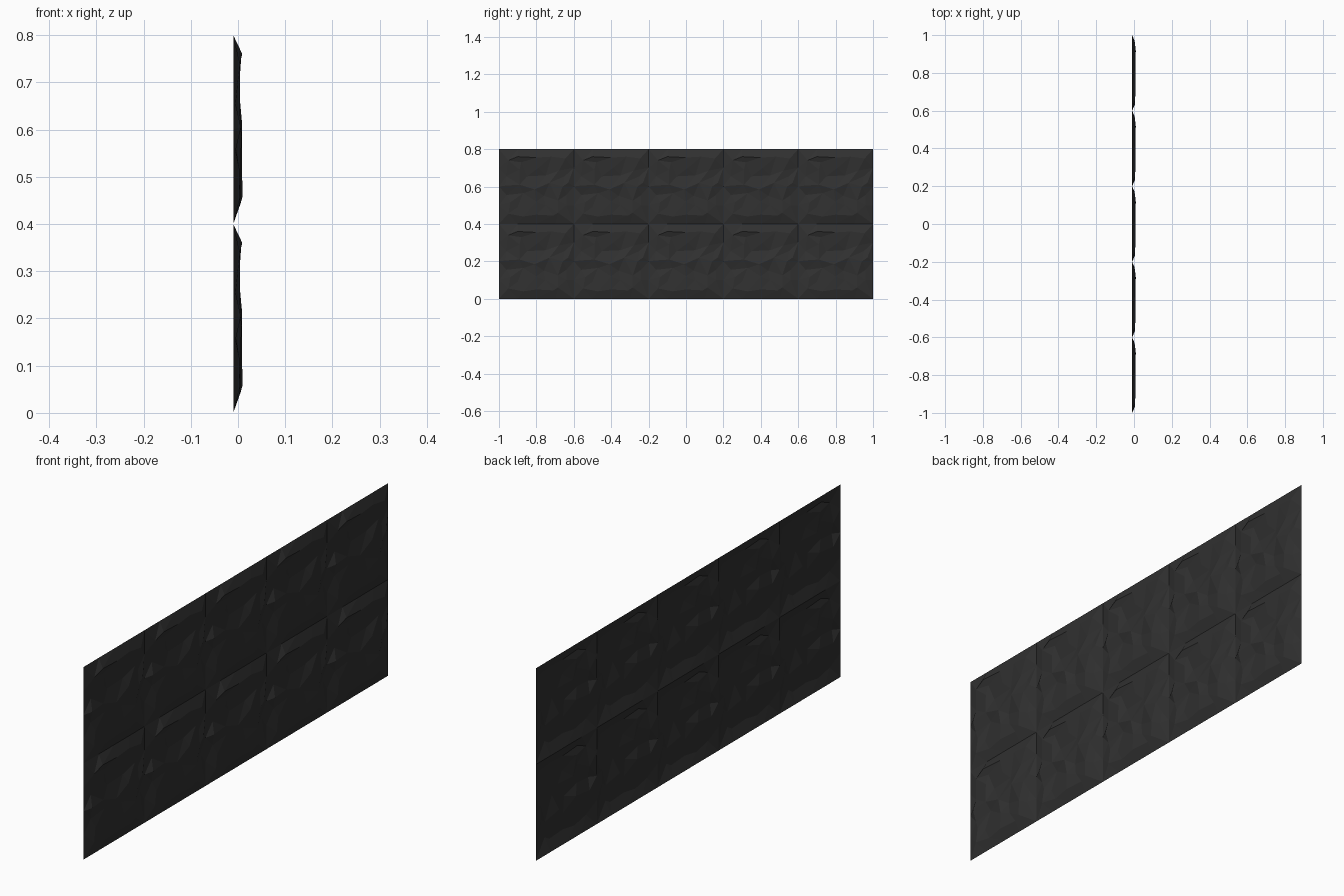
import bpy
from mathutils import Vector
from mathutils.geometry import delaunay_2d_cdt

if "Cube" in bpy.data.objects:
    bpy.data.objects.remove(bpy.data.objects["Cube"])

TILE = 0.4
LOW = -0.01

# Facet corners of one tile: (across, up, relief)
points = [
    (.05, .055, .004), (.13, .04, .003), (.20, .05, .007), (.29, .045, .006), (.315, .06, .010),
    (.10, .09, -.002), (.25, .10, .001),
    (.06, .115, .003), (.13, .165, -.005), (.20, .12, .005), (.315, .125, .008), (.36, .10, .002),
    (.04, .155, -.005), (.24, .15, -.004), (.36, .155, -.005),
    (.035, .205, .006), (.11, .21, .005), (.19, .185, .008), (.27, .22, .008), (.34, .20, .007), (.37, .22, .003),
    (.04, .255, -.005), (.15, .255, -.006), (.25, .26, -.005), (.35, .255, -.005),
    (.11, .29, .004), (.21, .30, .003), (.32, .285, .002),
    (.05, .34, .004), (.10, .36, .009), (.12, .33, -.001), (.20, .355, .007), (.28, .36, .004), (.355, .35, .006),
]
# Flat border of the tile
for i in range(4):
    t = i * TILE / 4
    for u, v in ((t, 0), (TILE, t), (TILE - t, TILE), (0, TILE - t)):
        points.append((u, v, LOW))

flat = [Vector((u, v)) for u, v, _ in points]
tris = delaunay_2d_cdt(flat, [], [], 0, 1e-6)
verts2d, faces, origin = tris[0], tris[2], tris[3]
verts = [(points[o[0]][2], p.x - 1, p.y) for p, o in zip(verts2d, origin)]

# Faceted wall panel: one open sheet repeated five across and two up
mesh = bpy.data.meshes.new("faceted_wall_panel")
mesh.from_pydata(verts, [], [list(f) for f in faces])
panel = bpy.data.objects.new("faceted_wall_panel", mesh)
bpy.context.collection.objects.link(panel)

for name, count, offset in (("across", 5, (0, TILE, 0)), ("up", 2, (0, 0, TILE))):
    array = panel.modifiers.new(name, 'ARRAY')
    array.count = count
    array.use_relative_offset = False
    array.use_constant_offset = True
    array.constant_offset_displace = offset
    array.use_merge_vertices = True
    array.merge_threshold = 0.0005

# Dark charcoal finish
mat = bpy.data.materials.new("charcoal")
mat.diffuse_color = (0.03, 0.03, 0.03, 1)
mat.use_nodes = True
mat.node_tree.nodes["Principled BSDF"].inputs["Base Color"].default_value = mat.diffuse_color
mesh.materials.append(mat)
